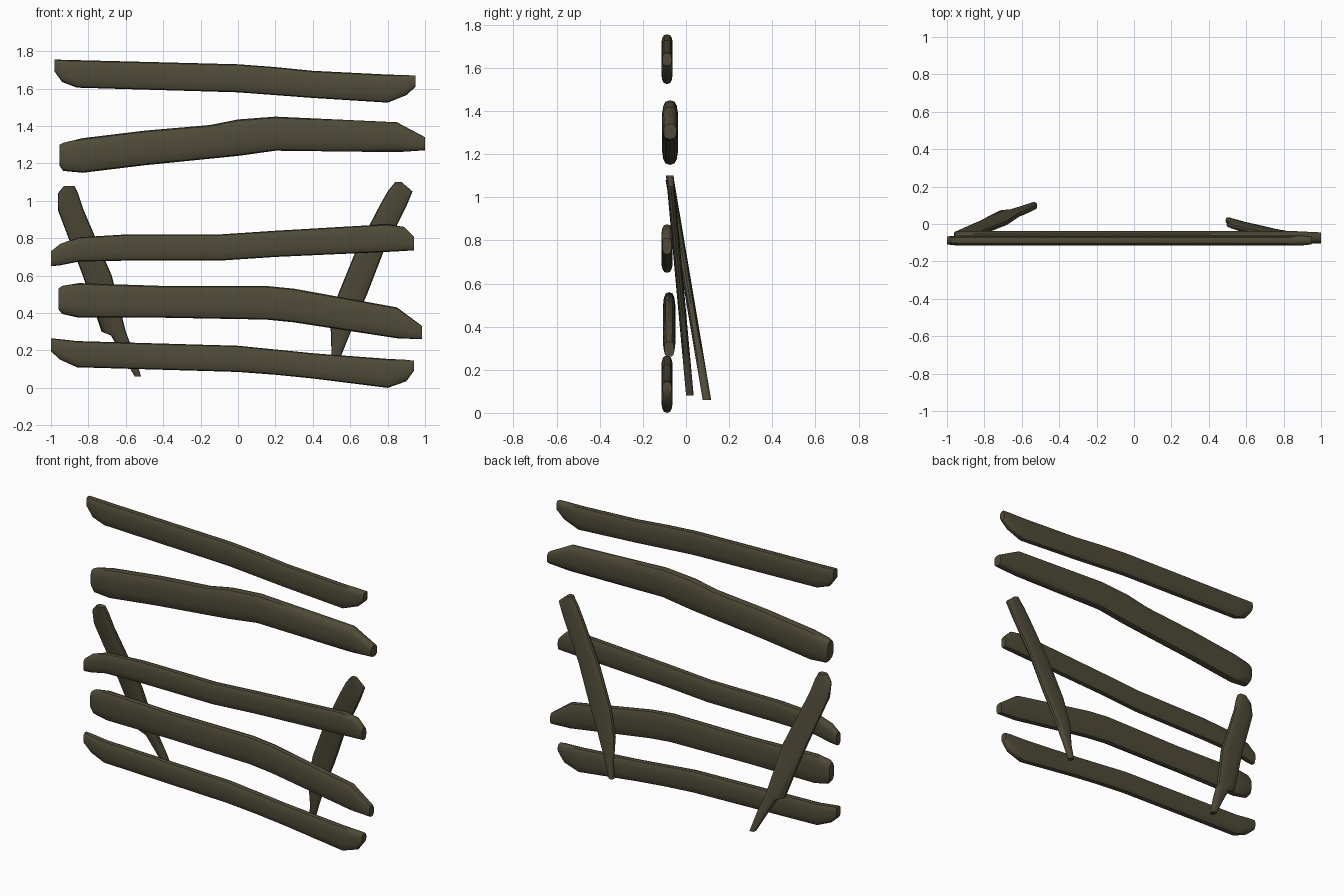
import bpy
import bmesh
from math import sin, cos, tau, copysign
from mathutils import Vector

cube = bpy.data.objects.get("Cube")
if cube:
    bpy.data.objects.remove(cube, do_unlink=True)

# One weathered timber colour
wood = bpy.data.materials.new("dark olive wood")
wood.use_nodes = True
colour = (0.078, 0.070, 0.040, 1)
wood.diffuse_color = colour
shader = wood.node_tree.nodes["Principled BSDF"]
shader.inputs["Base Color"].default_value = colour
shader.inputs["Roughness"].default_value = 0.9

SIDES = 14


def soft(value, power):
    return copysign(abs(value) ** power, value)


def loft(name, sections):
    """Skin rounded sections given as (edge point, opposite edge point, half thickness)."""
    bm = bmesh.new()
    rings = []
    for first, second, half in sections:
        first, second = Vector(first), Vector(second)
        middle, reach = (first + second) / 2, (first - second) / 2
        ring = []
        for i in range(SIDES):
            angle = tau * i / SIDES
            depth = Vector((0, half * soft(sin(angle), 0.7), 0))
            ring.append(bm.verts.new(middle + reach * soft(cos(angle), 0.7) + depth))
        rings.append(ring)
    for a, b in zip(rings, rings[1:]):
        for i in range(SIDES):
            j = (i + 1) % SIDES
            bm.faces.new((a[i], a[j], b[j], b[i]))
    bm.faces.new(rings[0])
    bm.faces.new(rings[-1])
    bmesh.ops.recalc_face_normals(bm, faces=bm.faces)
    mesh = bpy.data.meshes.new(name)
    bm.to_mesh(mesh)
    bm.free()
    mesh.materials.append(wood)
    part = bpy.data.objects.new(name, mesh)
    bpy.context.collection.objects.link(part)
    bpy.ops.object.select_all(action="DESELECT")
    part.select_set(True)
    bpy.context.view_layer.objects.active = part
    bpy.ops.object.shade_smooth_by_angle(angle=0.7)


def rail(name, y, thick, outline):
    """Horizontal rail from (x, top, bottom) stations, slightly thinner at its tips."""
    last = len(outline) - 1
    loft(name, [((x, y, top), (x, y, low), thick * (0.8 if i in (0, last) else 1))
                for i, (x, top, low) in enumerate(outline)])


def brace(name, foot_y, thick, outline):
    """Leaning brace from (z, left, right) stations, sloping back to its foot."""
    head, foot = outline[0][0], outline[-1][0]
    head_y = -0.075
    sections = []
    for z, left, right in outline:
        y = head_y + (foot_y - head_y) * (head - z) / (head - foot)
        sections.append(((left, y, z), (right, y, z), thick))
    loft(name, sections)


# Five uneven rails, top to bottom
rail("top_rail", -0.088, 0.027, [
    (-0.98, 1.755, 1.69), (-0.94, 1.754, 1.635), (-0.86, 1.752, 1.605),
    (0, 1.73, 1.58), (0.2, 1.715, 1.565), (0.4, 1.695, 1.55),
    (0.8, 1.675, 1.525), (0.9, 1.672, 1.565), (0.95, 1.67, 1.61)])
rail("upper_rail", -0.074, 0.037, [
    (-0.955, 1.3, 1.19), (-0.935, 1.31, 1.16), (-0.83, 1.335, 1.15),
    (-0.5, 1.375, 1.19), (-0.15, 1.405, 1.225), (0, 1.435, 1.24),
    (0.2, 1.45, 1.268), (0.85, 1.42, 1.26), (1, 1.34, 1.27)])
rail("middle_rail", -0.088, 0.027, [
    (-1, 0.73, 0.65), (-0.95, 0.77, 0.655), (-0.85, 0.805, 0.675),
    (-0.6, 0.82, 0.68), (-0.1, 0.82, 0.68), (0.2, 0.84, 0.7),
    (0.8, 0.875, 0.727), (0.89, 0.86, 0.732), (0.94, 0.81, 0.735)])
rail("lower_rail", -0.078, 0.029, [
    (-0.96, 0.53, 0.42), (-0.94, 0.545, 0.395), (-0.85, 0.56, 0.375),
    (-0.4, 0.545, 0.375), (0.15, 0.545, 0.365), (0.3, 0.53, 0.35),
    (0.85, 0.43, 0.265), (0.985, 0.33, 0.26)])
rail("bottom_rail", -0.088, 0.027, [
    (-1, 0.265, 0.195), (-0.95, 0.26, 0.15), (-0.86, 0.25, 0.11),
    (0, 0.225, 0.085), (0.2, 0.205, 0.07), (0.4, 0.185, 0.05),
    (0.8, 0.155, 0), (0.9, 0.15, 0.035), (0.94, 0.145, 0.09)])

# Two split braces leaning behind the rails
brace("right_brace", 0.097, 0.02, [
    (1.08, -0.93, -0.875), (1.04, -0.963, -0.855), (0.95, -0.963, -0.825),
    (0.6, -0.83, -0.675), (0.3, -0.73, -0.6), (0.28, -0.68, -0.592),
    (0.18, -0.62, -0.555), (0.06, -0.552, -0.518)])
brace("left_brace", 0.018, 0.018, [
    (1.1, 0.84, 0.875), (1.05, 0.8, 0.933), (0.97, 0.755, 0.9),
    (0.72, 0.625, 0.775), (0.5, 0.535, 0.69), (0.33, 0.495, 0.615),
    (0.18, 0.5, 0.555), (0.08, 0.49, 0.52)])
